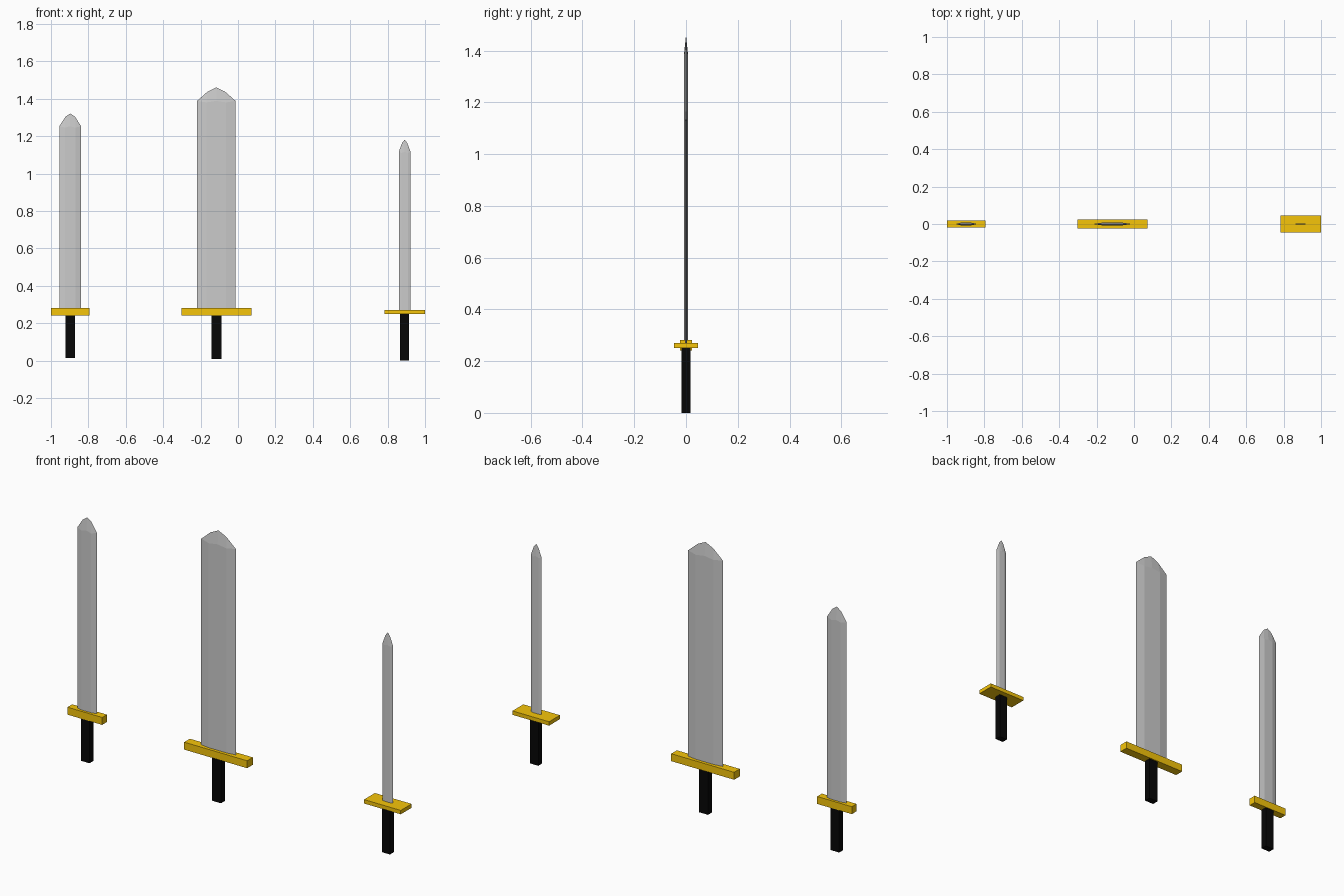
import bpy, bmesh

if "Cube" in bpy.data.objects:
    bpy.data.objects.remove(bpy.data.objects["Cube"])


def material(name, rgb):
    m = bpy.data.materials.new(name)
    m.diffuse_color = (*rgb, 1)
    m.use_nodes = True
    m.node_tree.nodes["Principled BSDF"].inputs["Base Color"].default_value = m.diffuse_color
    return m


gold = material("gold", (0.92, 0.56, 0.003))
black = material("black", (0.002, 0.002, 0.002))
steel = material("steel", (0.57, 0.57, 0.57))


def finish(name, bm, mat):
    bmesh.ops.recalc_face_normals(bm, faces=bm.faces)
    me = bpy.data.meshes.new(name)
    bm.to_mesh(me)
    bm.free()
    me.materials.append(mat)
    ob = bpy.data.objects.new(name, me)
    bpy.context.collection.objects.link(ob)


def block(name, cx, w, d, z0, z1, mat):
    """Box with half width w and half depth d, from z0 to z1."""
    bm = bmesh.new()
    bmesh.ops.create_cube(bm, size=2)
    for v in bm.verts:
        v.co = (cx + v.co.x * w, v.co.y * d, z0 if v.co.z < 0 else z1)
    finish(name, bm, mat)


def blade(name, cx, w, flat, t, z0, shoulder, mid, tip):
    """Six-sided blade whose flats slope to a sharp five-point tip."""
    bm = bmesh.new()

    def ring(z):
        pts = [(-w, 0), (-flat, -t), (0, -t), (flat, -t), (w, 0), (flat, t), (0, t), (-flat, t)]
        return [bm.verts.new((cx + x, y, z)) for x, y in pts]

    a, b = ring(z0), ring(shoulder)
    # bevel line dips slightly below the shoulder on the flats
    for i in (1, 3, 5, 7):
        b[i].co.z -= 0.008
    bm.faces.new(a)
    for i in range(8):
        j = (i + 1) % 8
        bm.faces.new((a[i], a[j], b[j], b[i]))
    left = bm.verts.new((cx - w * 0.45, 0, mid))
    top = bm.verts.new((cx, 0, tip))
    right = bm.verts.new((cx + w * 0.45, 0, mid))
    for l, c, r in ((b[1], b[2], b[3]), (b[7], b[6], b[5])):
        bm.faces.new((b[0], l, left))
        bm.faces.new((l, c, top, left))
        bm.faces.new((c, r, right, top))
        bm.faces.new((r, b[4], right))
    finish(name, bm, steel)


# centre, guard(half width, half depth, bottom, top), handle(half width, half depth, bottom),
# blade(half width, flat half width, half thickness, shoulder, mid, tip)
swords = {
    "medium": (-0.897, (0.103, 0.020, 0.241, 0.281), (0.026, 0.0175, 0.013),
               (0.058, 0.028, 0.007, 1.253, 1.303, 1.321)),
    "broad": (-0.116, (0.187, 0.024, 0.241, 0.281), (0.027, 0.0175, 0.007),
              (0.103, 0.053, 0.0075, 1.388, 1.438, 1.460)),
    "slim": (0.891, (0.109, 0.046, 0.250, 0.271), (0.024, 0.0165, 0.0),
             (0.031, 0.017, 0.004, 1.117, 1.163, 1.181)),
}
for n, (cx, g, h, b) in swords.items():
    block(n + "_guard", cx, *g, gold)
    block(n + "_handle", cx, h[0], h[1], h[2], g[2] + 0.005, black)
    blade(n + "_blade", cx, b[0], b[1], b[2], g[3] - 0.005, *b[3:])
